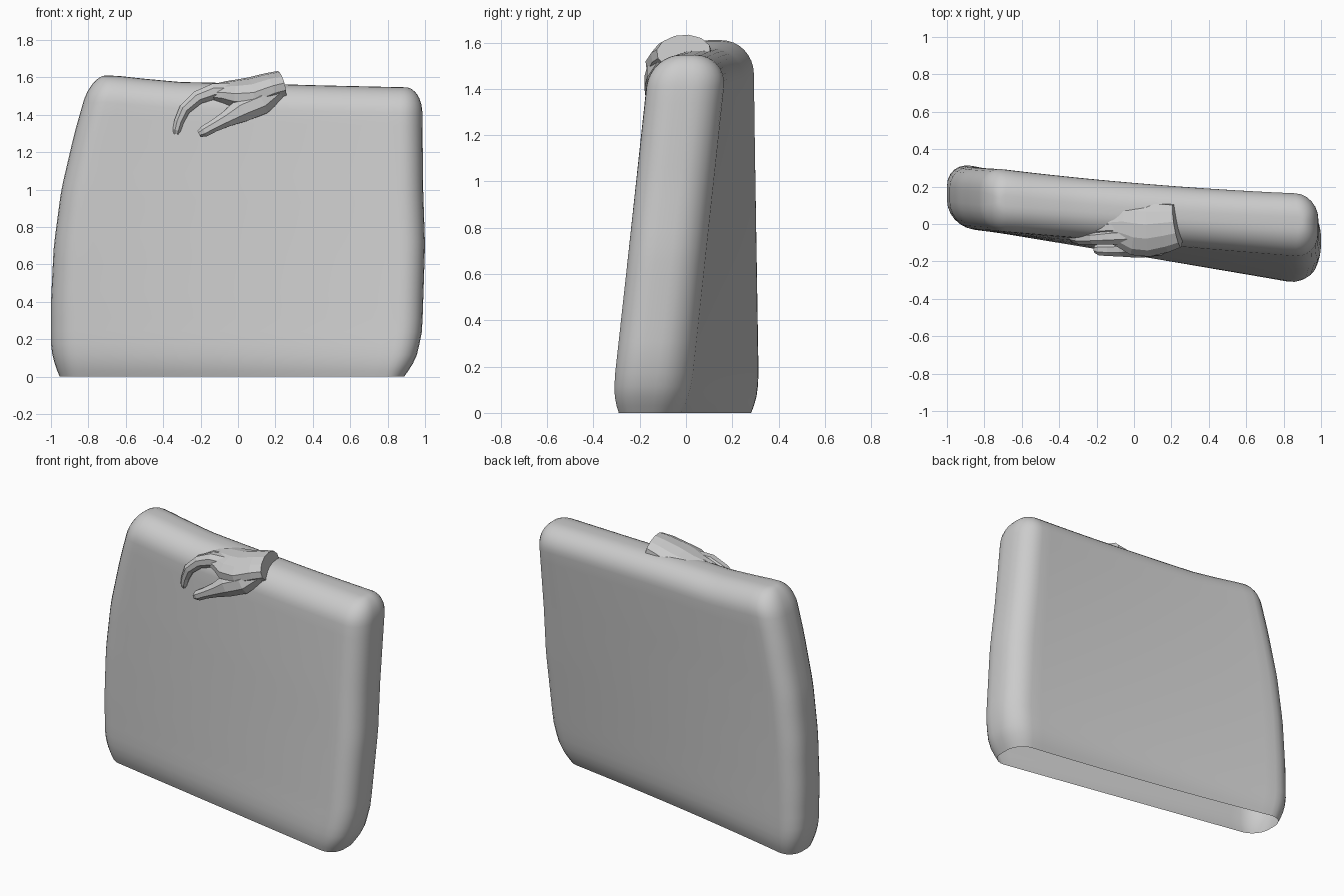
import bpy, bmesh, math
from mathutils import Vector

if "Cube" in bpy.data.objects:
    bpy.data.objects.remove(bpy.data.objects["Cube"])


def make_object(name, bm, smooth):
    bmesh.ops.recalc_face_normals(bm, faces=bm.faces)
    me = bpy.data.meshes.new(name)
    bm.to_mesh(me)
    bm.free()
    for p in me.polygons:
        p.use_smooth = smooth
    ob = bpy.data.objects.new(name, me)
    bpy.context.collection.objects.link(ob)
    return ob


def lerp_table(table, t):
    if t <= table[0][0]:
        return table[0][1]
    for (a, va), (b, vb) in zip(table, table[1:]):
        if t <= b:
            return va + (vb - va) * (t - a) / (b - a)
    return table[-1][1]


# --- Slab: rounded, twisted cushion shape, open underneath ---
THICK, TOP_R = 0.17, 0.14
LEFT = [(0, -0.975), (0.15, -1), (0.4, -1), (0.7, -0.985), (1, -0.945), (1.3, -0.875), (1.6, -0.79)]
RIGHT = [(0, 0.91), (0.1, 0.955), (0.25, 0.985), (0.7, 1), (1, 0.99), (1.5, 0.985), (1.6, 0.975)]
TOP = [(-1, 1.61), (-0.85, 1.61), (-0.7, 1.595), (-0.45, 1.575), (0, 1.567), (0.4, 1.557), (1, 1.545)]
NX, NC = 24, 6


def front_half(inset):
    # outline from left middle, round the front corners, to right middle
    hx, hy = 1 - inset * 0.65, THICK - inset
    r = 0.135 * hy / THICK
    pts = [(-hx, 0)]
    for i in range(NC + 1):
        a = math.pi + math.pi / 2 * i / NC
        pts.append((-hx + r + r * math.cos(a), -hy + r + r * math.sin(a)))
    for i in range(1, NX):
        pts.append((-hx + r + 2 * (hx - r) * i / NX, -hy))
    return pts + [(-x, y) for x, y in reversed(pts[:NC + 2])]


def deform(u, y, v):
    z = v * lerp_table(TOP, u)
    le, ri = lerp_table(LEFT, z), lerp_table(RIGHT, z)
    s, h = (u + 1) / 2, min(v, 1)
    centre = (1 - s) * (0.172 - 0.037 * h) + s * (-0.177 + 0.182 * h)
    if y > 0:
        y -= 0.02 * (1 - u * u)
    return (le + (ri - le) * s, centre + y, z)


rings = [(0, 0.035), (0.02, 0.022), (0.045, 0.01), (0.075, 0.003), (0.11, 0)]
straight = 1 - TOP_R / 1.57
rings += [(0.11 + (straight - 0.11) * i / 18, 0) for i in range(1, 19)]
for i in range(1, 9):
    a = math.pi / 2 * i / 8
    rings.append((straight + (1 - straight) * math.sin(a), TOP_R * (1 - math.cos(a))))

bm = bmesh.new()
loops = []
for v, inset in rings:
    half = front_half(inset)
    outline = half + [(x, -y) for x, y in reversed(half[1:-1])]
    loops.append([bm.verts.new(deform(x, y, v)) for x, y in outline])
n = len(loops[0])
for a, b in zip(loops, loops[1:]):
    for i in range(n):
        j = (i + 1) % n
        bm.faces.new((a[i], a[j], b[j], b[i]))
cap, m = loops[-1], len(front_half(0)) - 1
for i in range(m):
    quad = [cap[i], cap[i + 1], cap[(n - i - 1) % n], cap[(n - i) % n]]
    bm.faces.new(list(dict.fromkeys(quad)))
make_object("slab", bm, True)


# --- Hand: low-poly lofted palm, thumb and fingers gripping the top edge ---
def loft(name, path, sides=8, roll=0.0):
    # path points: x, y, z, half width, half height
    bm = bmesh.new()
    pts = [Vector(p[:3]) for p in path]
    loops = []
    for k, p in enumerate(path):
        t = (pts[min(k + 1, len(pts) - 1)] - pts[max(k - 1, 0)]).normalized()
        side = Vector((0, 1, 0))
        side = (side - t * side.dot(t)).normalized()
        up = t.cross(side)
        if up.z < 0:
            up = -up
        w = side * math.cos(roll) + up * math.sin(roll)
        h = up * math.cos(roll) - side * math.sin(roll)
        ring = []
        for i in range(sides):
            a = 2 * math.pi * (i + 0.5) / sides
            ring.append(bm.verts.new(pts[k] + w * p[3] * math.cos(a) + h * p[4] * math.sin(a)))
        loops.append(ring)
    for a, b in zip(loops, loops[1:]):
        for i in range(sides):
            j = (i + 1) % sides
            bm.faces.new((a[i], a[j], b[j], b[i]))
    bm.faces.new(loops[0])
    bm.faces.new(loops[-1])
    return make_object(name, bm, False)


loft("palm", [(0.232, -0.01, 1.56, 0.12, 0.076), (0.17, -0.02, 1.545, 0.135, 0.08),
              (0.08, -0.03, 1.512, 0.148, 0.09), (0, -0.025, 1.508, 0.145, 0.082),
              (-0.07, -0.01, 1.517, 0.12, 0.062), (-0.14, -0.01, 1.517, 0.09, 0.045)],
     sides=12, roll=0.12)

loft("thumb", [(0.2, -0.07, 1.525, 0.06, 0.06), (0.12, -0.11, 1.465, 0.065, 0.072),
               (0.02, -0.125, 1.425, 0.06, 0.07), (-0.06, -0.136, 1.378, 0.042, 0.046),
               (-0.13, -0.138, 1.34, 0.036, 0.035), (-0.18, -0.137, 1.312, 0.034, 0.033),
               (-0.207, -0.134, 1.298, 0.022, 0.02)])

finger = [(0, -0.06, 1.525, 0.05, 0.05), (-0.13, -0.068, 1.525, 0.046, 0.046),
          (-0.215, -0.075, 1.492, 0.038, 0.04), (-0.285, -0.078, 1.43, 0.034, 0.034),
          (-0.315, -0.073, 1.365, 0.03, 0.028), (-0.327, -0.07, 1.32, 0.027, 0.024),
          (-0.33, -0.068, 1.298, 0.018, 0.016)]
for name, dy, scale in [("index_finger", 0, 1), ("middle_finger", 0.05, 0.97),
                        ("ring_finger", 0.1, 0.88), ("little_finger", 0.145, 0.72)]:
    loft(name, [(x * scale, y + dy, 1.515 + (z - 1.515) * scale, w * scale, h * scale)
                for x, y, z, w, h in finger])
